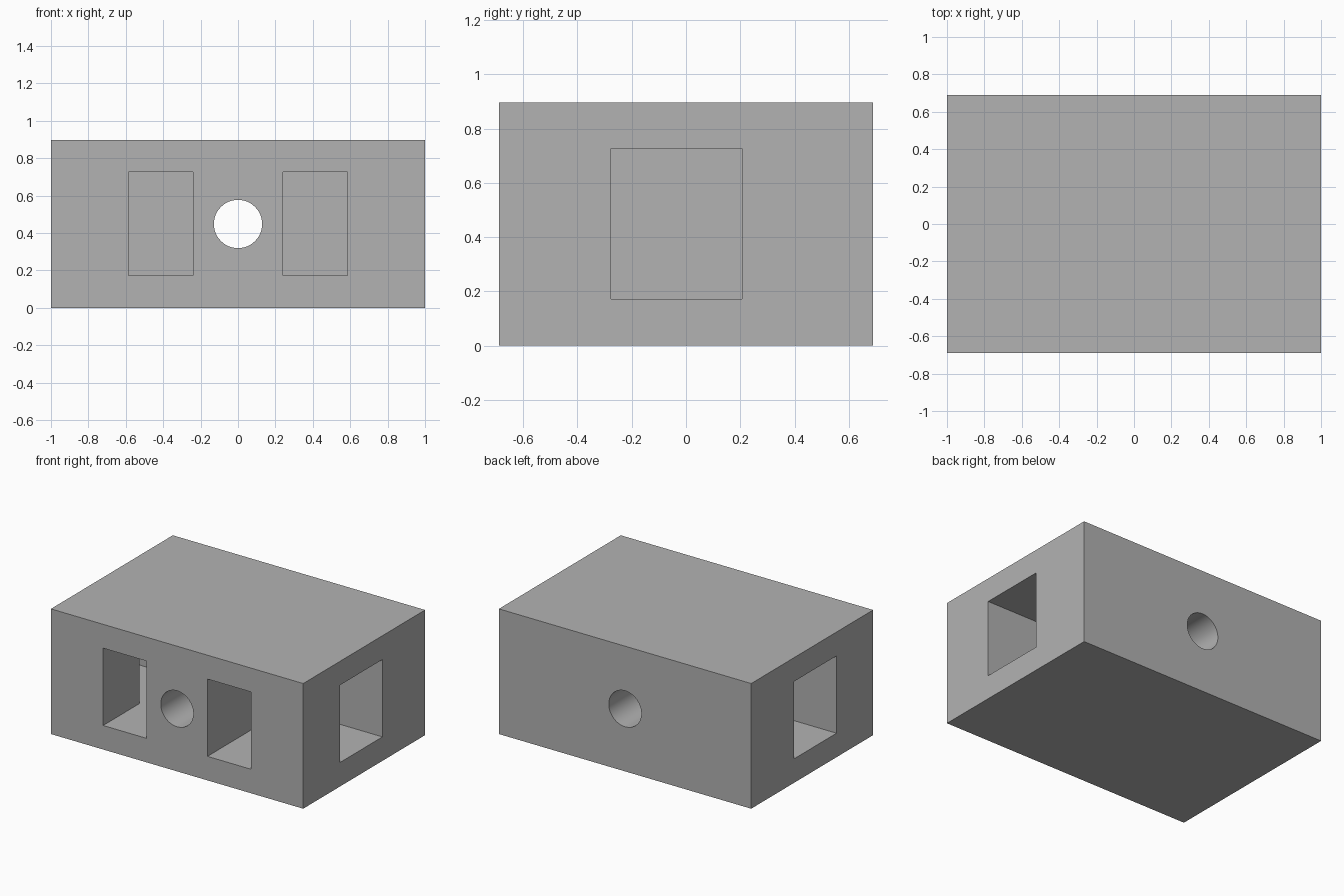
import bpy
import bmesh
from math import radians
from mathutils import Matrix, Vector

default_cube = bpy.data.objects.get("Cube")
if default_cube:
    bpy.data.objects.remove(default_cube, do_unlink=True)

HALF_X, HALF_Y, HEIGHT = 1.0, 0.69, 0.897
MARGIN = 0.1  # cutters reach past the block

grey = bpy.data.materials.new("plain grey")
grey.use_nodes = True
colour = (0.448, 0.448, 0.448, 1)
grey.diffuse_color = colour
grey.node_tree.nodes["Principled BSDF"].inputs["Base Color"].default_value = colour


def make_object(name, bm):
    bmesh.ops.recalc_face_normals(bm, faces=bm.faces)
    mesh = bpy.data.meshes.new(name)
    bm.to_mesh(mesh)
    bm.free()
    mesh.materials.append(grey)
    obj = bpy.data.objects.new(name, mesh)
    bpy.context.collection.objects.link(obj)
    return obj


# Solid block
bm = bmesh.new()
size = Matrix.Diagonal((2 * HALF_X, 2 * HALF_Y, HEIGHT, 1))
bmesh.ops.create_cube(bm, size=1, matrix=Matrix.Translation((0, 0, HEIGHT / 2)) @ size)
block = make_object("block", bm)


# L-shaped passage from the front face round to each side face
def passage_cutter(name, side):
    inner, outer = 0.241, 0.586
    front, back = -0.276, 0.207
    bottom, top = 0.172, 0.726
    end_x, end_y = HALF_X + MARGIN, -HALF_Y - MARGIN
    profile = [(inner, end_y), (outer, end_y), (outer, front),
               (end_x, front), (end_x, back), (inner, back)]
    bm = bmesh.new()
    face = bm.faces.new([bm.verts.new((side * x, y, bottom)) for x, y in profile])
    result = bmesh.ops.extrude_face_region(bm, geom=[face])
    raised = [v for v in result["geom"] if isinstance(v, bmesh.types.BMVert)]
    bmesh.ops.translate(bm, verts=raised, vec=Vector((0, 0, top - bottom)))
    return make_object(name, bm)


# Round hole right through from front to back
def hole_cutter():
    bm = bmesh.new()
    place = Matrix.Translation((0, 0, HEIGHT / 2)) @ Matrix.Rotation(radians(90), 4, "X")
    bmesh.ops.create_cone(bm, cap_ends=True, segments=64, radius1=0.129, radius2=0.129,
                          depth=2 * (HALF_Y + MARGIN), matrix=place)
    return make_object("round_hole_cutter", bm)


cutters = [passage_cutter("left_passage_cutter", 1),
           passage_cutter("right_passage_cutter", -1),
           hole_cutter()]

# Cut the openings, then discard the cutters
bpy.context.view_layer.objects.active = block
for cutter in cutters:
    cutter.hide_render = True
    cut = block.modifiers.new(cutter.name, "BOOLEAN")
    cut.operation = "DIFFERENCE"
    cut.solver = "EXACT"
    cut.object = cutter
    bpy.ops.object.modifier_apply(modifier=cut.name)
    bpy.data.objects.remove(cutter, do_unlink=True)

# Smooth the bore only, keeping every corner sharp
bpy.ops.object.select_all(action="DESELECT")
block.select_set(True)
bpy.ops.object.shade_smooth_by_angle(angle=radians(30))
